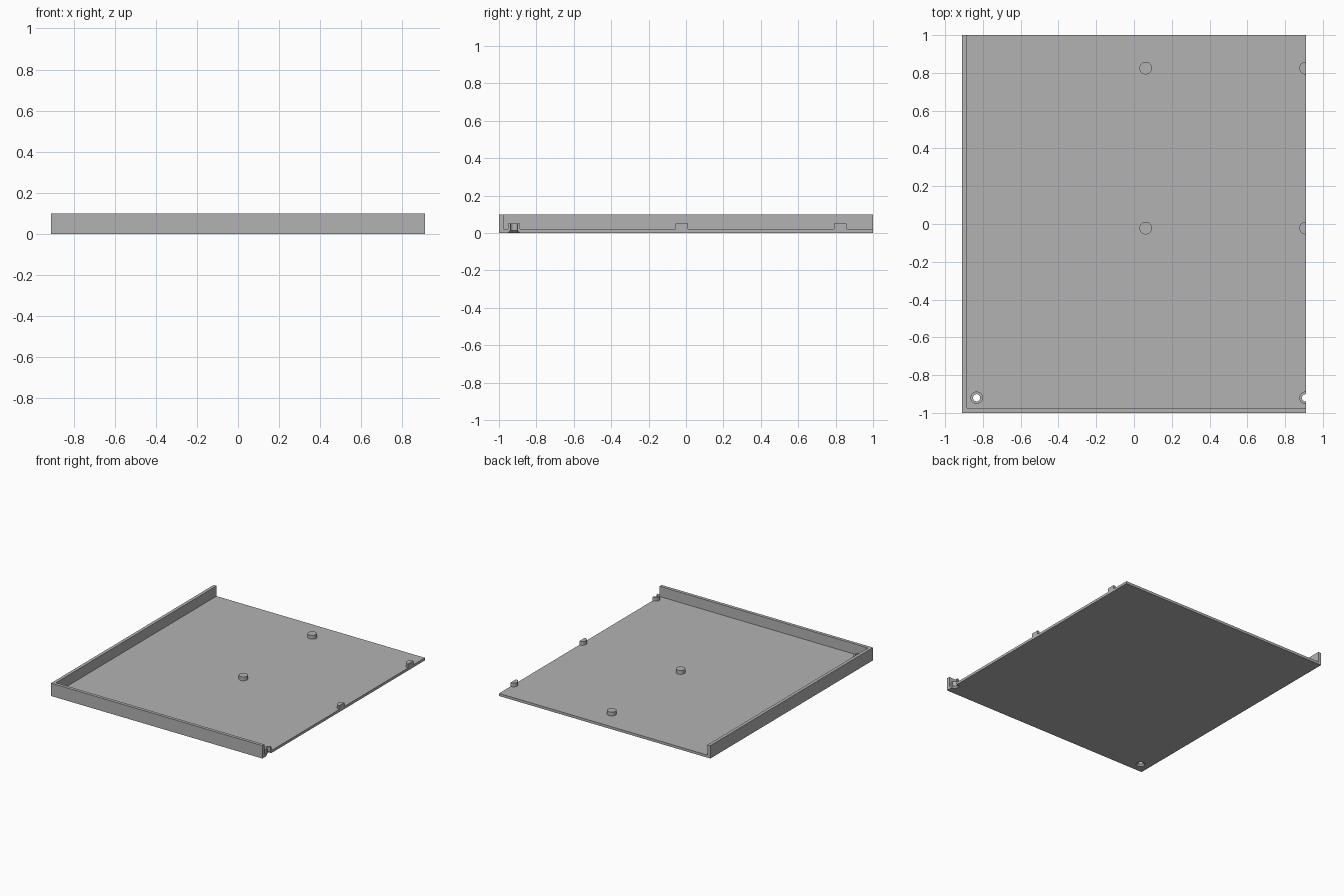
import bpy
from mathutils import Vector

default = bpy.data.objects.get("Cube")
if default:
    bpy.data.objects.remove(default, do_unlink=True)

X, Y = 0.91, 1.0            # half width and half depth
WALL, FLOOR, HEIGHT = 0.025, 0.02, 0.1
PEG_R, PEG_TOP, HOLE_R, SINK_R = 0.033, 0.05, 0.019, 0.032
EDGE_X = 0.908              # pegs split by the open edge

grey = bpy.data.materials.new("plain grey")
grey.use_nodes = True
colour = (0.45, 0.45, 0.45, 1)
grey.diffuse_color = colour
grey.node_tree.nodes["Principled BSDF"].inputs["Base Color"].default_value = colour


def box(name, low, high):
    low, high = Vector(low), Vector(high)
    bpy.ops.mesh.primitive_cube_add(size=1, location=(low + high) / 2)
    ob = bpy.context.object
    ob.name = name
    ob.scale = high - low
    bpy.ops.object.transform_apply(location=True, rotation=True, scale=True)
    ob.data.materials.append(grey)
    return ob


def cone(name, x, y, z0, z1, r0, r1):
    bpy.ops.mesh.primitive_cone_add(vertices=48, radius1=r0, radius2=r1,
                                    depth=z1 - z0, location=(x, y, (z0 + z1) / 2))
    ob = bpy.context.object
    ob.name = name
    ob.data.materials.append(grey)
    return ob


def combine(target, tool, operation):
    mod = target.modifiers.new(tool.name, "BOOLEAN")
    mod.operation, mod.object, mod.solver = operation, tool, "EXACT"
    bpy.context.view_layer.objects.active = target
    bpy.ops.object.modifier_apply(modifier=mod.name)
    bpy.data.objects.remove(tool, do_unlink=True)


# Tray corner: floor with walls on the front and right sides only
tray = box("tray", (-X, -Y, 0), (X, Y, HEIGHT))
combine(tray, box("pocket", (-X + WALL, -Y + WALL, FLOOR), (X + 1, Y + 1, 1)), "DIFFERENCE")

# Solid pegs, and screw bosses along the front wall
pegs = [(x, y) for x in (0.062, EDGE_X) for y in (-0.022, 0.825)]
bosses = [(x, -0.92) for x in (-0.833, EDGE_X)]
for x, y in pegs + bosses:
    combine(tray, cone("peg", x, y, FLOOR / 2, PEG_TOP, PEG_R, PEG_R), "UNION")

# Countersunk screw holes, wide at the underside
for x, y in bosses:
    combine(tray, cone("drill", x, y, -0.1, 0.2, HOLE_R, HOLE_R), "DIFFERENCE")
    slope = SINK_R - HOLE_R + 0.002
    combine(tray, cone("countersink", x, y, -slope, slope,
                       SINK_R + slope, SINK_R - slope), "DIFFERENCE")

# Trim everything flush with the open left edge
combine(tray, box("trim", (X, -2, -1), (X + 1, 2, 1)), "DIFFERENCE")

bpy.ops.object.select_all(action="DESELECT")
tray.select_set(True)
bpy.context.view_layer.objects.active = tray
bpy.ops.object.shade_smooth_by_angle()
